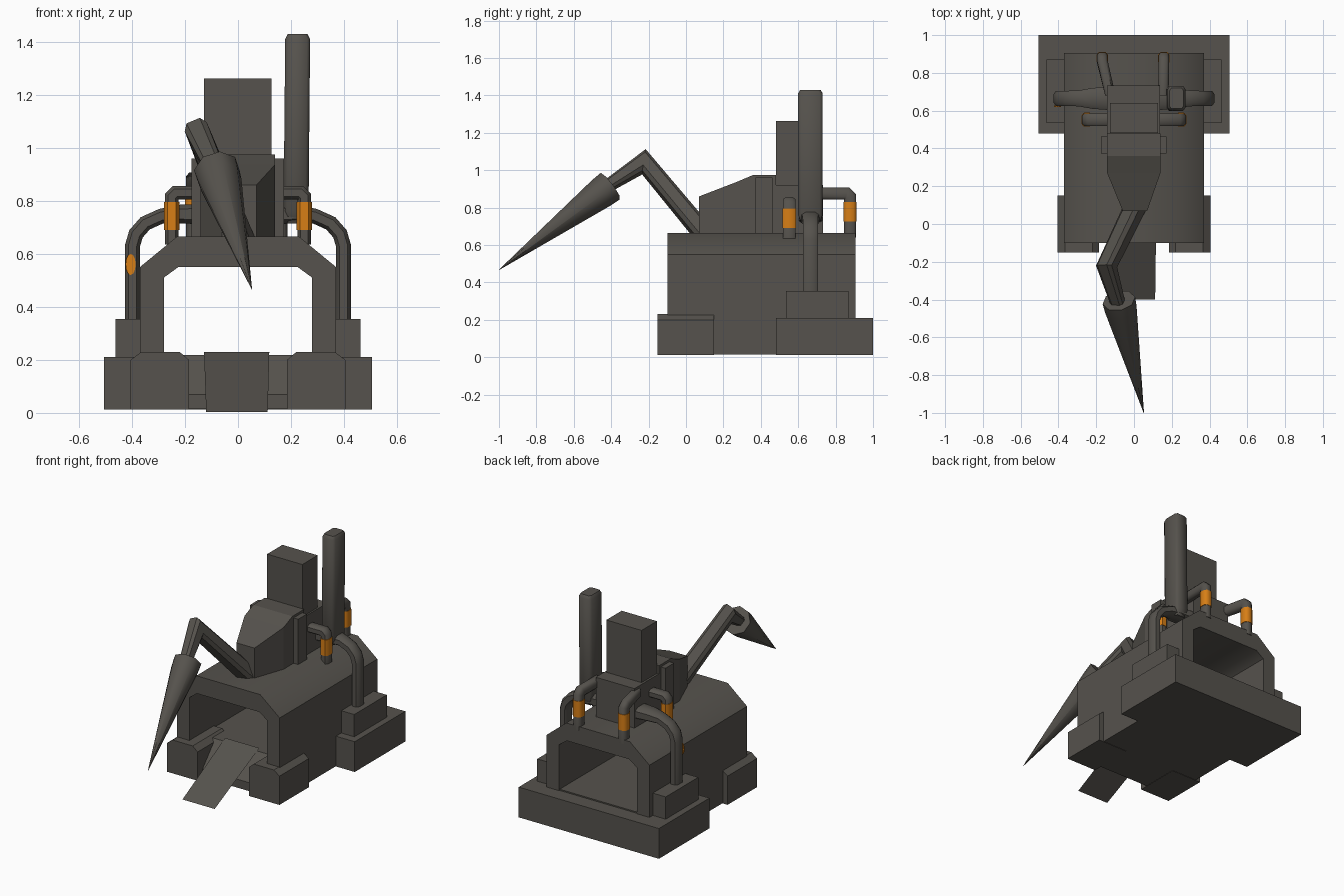
import bpy, bmesh, math
from mathutils import Vector

if "Cube" in bpy.data.objects:
    bpy.data.objects.remove(bpy.data.objects["Cube"])


def material(name, rgb):
    m = bpy.data.materials.new(name)
    m.diffuse_color = (*rgb, 1)
    m.use_nodes = True
    m.node_tree.nodes["Principled BSDF"].inputs["Base Color"].default_value = m.diffuse_color
    return m


IRON = material("dark iron", (0.092, 0.085, 0.074))
ORANGE = material("glowing orange", (0.68, 0.21, 0.008))


def finish(name, bm, mat=IRON, smooth=None):
    bmesh.ops.recalc_face_normals(bm, faces=bm.faces)
    me = bpy.data.meshes.new(name)
    bm.to_mesh(me)
    bm.free()
    ob = bpy.data.objects.new(name, me)
    bpy.context.collection.objects.link(ob)
    me.materials.append(mat)
    if smooth:
        bpy.ops.object.select_all(action='DESELECT')
        ob.select_set(True)
        bpy.context.view_layer.objects.active = ob
        bpy.ops.object.shade_smooth_by_angle(angle=math.radians(smooth))
    return ob


def loft(name, rings, mat=IRON, smooth=None):
    """Skin a list of closed rings and cap both ends."""
    bm = bmesh.new()
    rs = [[bm.verts.new(p) for p in r] for r in rings]
    n = len(rs[0])
    for a, b in zip(rs, rs[1:]):
        for i in range(n):
            j = (i + 1) % n
            bm.faces.new((a[i], a[j], b[j], b[i]))
    bm.faces.new(rs[0])
    bm.faces.new(rs[-1])
    return finish(name, bm, mat, smooth)


def box(name, x0, x1, y0, y1, z0, z1):
    return loft(name, [[(x0, y0, z), (x1, y0, z), (x1, y1, z), (x0, y1, z)] for z in (z0, z1)])


def prism_y(name, pts, y0, y1, smooth=None, mat=IRON):
    return loft(name, [[(x, y, z) for x, z in pts] for y in (y0, y1)], mat, smooth)


def prism_x(name, pts, x0, x1):
    return loft(name, [[(x, y, z) for y, z in pts] for x in (x0, x1)])


def sweep(name, path, normal, sizes, mat=IRON, smooth=50, cut=0.45):
    """Sweep a chamfered rectangle along a planar path; sizes = half widths (along normal, in plane)."""
    P = [Vector(p) for p in path]
    n = Vector(normal).normalized()
    if not isinstance(sizes, list):
        sizes = [sizes] * len(P)
    k = 1 - cut
    sec = [(1, k), (k, 1), (-k, 1), (-1, k), (-1, -k), (-k, -1), (k, -1), (1, -k)]
    rings = []
    for i, p in enumerate(P):
        t1 = (p - P[max(i - 1, 0)]) if i else P[1] - p
        t2 = (P[i + 1] - p) if i + 1 < len(P) else t1
        t1, t2 = t1.normalized(), t2.normalized()
        t = (t1 + t2).normalized()
        u = t.cross(n).normalized() / max(t.dot(t1), 0.6)
        a, b = sizes[i]
        rings.append([p + n * a * c + u * b * d for c, d in sec])
    return loft(name, rings, mat, smooth)


# Furnace tunnel shell
outer = [(0.37, 0.015), (0.37, 0.55), (0.23, 0.665)]
inner = [(0.225, 0.55), (0.28, 0.51), (0.28, 0.015)]
half = outer + [(-x, z) for x, z in outer[::-1]]
hole = [(-x, z) for x, z in inner[::-1]] + inner
prism_y("tunnel_shell", half + hole, -0.10, 0.905, smooth=45)

# Tunnel floor with sloping front lip, and loading ramp
prism_x("tunnel_floor", [(-0.10, 0.015), (-0.10, 0.07), (0.03, 0.218), (0.90, 0.218), (0.90, 0.015)], -0.30, 0.30)
bm = bmesh.new()
bm.faces.new([bm.verts.new(p) for p in
              ((-0.12, -0.40, 0.003), (0.112, -0.40, 0.003), (0.118, 0.05, 0.23), (-0.128, 0.05, 0.23))])
finish("loading_ramp", bm)

# Rear base
box("rear_base", -0.505, 0.505, 0.48, 1.0, 0.013, 0.21)

for s, side in ((1, "right"), (-1, "left")):
    # Front feet with chamfered top edges
    foot = [(0.185, 0.013), (0.185, 0.20), (0.22, 0.23), (0.365, 0.23), (0.405, 0.20), (0.405, 0.013)]
    prism_y("front_foot_" + side, [(s * x, z) for x, z in foot], -0.152, 0.15)
    # Pipe pedestals
    xs = sorted((s * 0.34, s * 0.463))
    box("pipe_pedestal_" + side, *xs, 0.535, 0.87, 0.20, 0.355)
    # Curved side pipes swelling towards the centre
    pts = [(0.398, 0.34), (0.398, 0.63), (0.385, 0.675), (0.35, 0.715), (0.29, 0.742), (0.22, 0.75), (0.10, 0.75)]
    w = [(0.04, 0.028)] * 4 + [(0.042, 0.028), (0.055, 0.035), (0.064, 0.04)]
    sweep("side_pipe_" + side, [(s * x, 0.665, z) for x, z in pts], (0, 1, 0), w)
    # Front handles: out from the cab, then down into the shell
    h = [(0.12, 0.83), (0.235, 0.83), (0.25, 0.815), (0.25, 0.635)]
    sweep("front_handle_" + side, [(s * x, 0.552, z) for x, z in h], (0, 1, 0), (0.034, 0.026))
    sweep("front_handle_band_" + side, [(s * 0.25, 0.552, 0.69), (s * 0.25, 0.552, 0.795)],
          (0, 1, 0), (0.037, 0.029), ORANGE)
    # Rear handles
    xi, xo = (0.155, 0.158) if s > 0 else (0.125, 0.168)
    r = [(xi, 0.68, 0.875), (xo, 0.86, 0.875), (xo, 0.877, 0.858), (xo, 0.877, 0.64)]
    sweep("rear_handle_" + side, [(s * x, y, z) for x, y, z in r], (1, 0, 0), (0.028, 0.032))
    sweep("rear_handle_band_" + side, [(s * xo, 0.877, 0.725), (s * xo, 0.877, 0.83)],
          (1, 0, 0), (0.031, 0.034), ORANGE)

# Oval marker on the front of the left pipe
oval = [(-0.405 + 0.019 * math.cos(a), 0.56 + 0.04 * math.sin(a))
        for a in (math.tau * i / 12 for i in range(12))]
prism_y("pipe_marker", oval, 0.620, 0.628, mat=ORANGE)

# Tall exhaust stack with chamfered ends
cx, cy = 0.222, 0.665
sweep("exhaust_stack", [(cx - 0.003, cy, 0.715), (cx - 0.003, cy, 0.76), (cx + 0.003, cy, 1.41), (cx + 0.003, cy, 1.43)],
      (0, 1, 0), [(0.045, 0.035), (0.066, 0.047), (0.066, 0.047), (0.054, 0.037)], cut=0.25)

# Cab: tapered nose, body, side plates, rear block and chimney
loft("cab_nose", [[(-a, y, 0.64), (b, y, 0.64), (b, y, z), (-a, y, z)]
                  for y, a, b, z in ((0.07, 0.06, 0.07, 0.86), (0.27, 0.142, 0.14, 0.937))])
prism_x("cab_body", [(0.27, 0.64), (0.27, 0.937), (0.36, 0.975), (0.48, 0.975), (0.48, 0.64)], -0.142, 0.14)
box("cab_side_plates", -0.175, 0.173, 0.372, 0.462, 0.64, 0.96)
box("cab_rear_block", -0.142, 0.137, 0.48, 0.733, 0.64, 0.922)
box("chimney", -0.128, 0.126, 0.482, 0.64, 0.90, 1.262)

# Bent crane arm
arm = [Vector(p) for p in ((0.02, 0.12, 0.63), (-0.145, -0.225, 1.045), (-0.085, -0.42, 0.915))]
plane = (arm[1] - arm[0]).cross(arm[2] - arm[1])
sweep("crane_arm", arm, plane, [(0.052, 0.05), (0.045, 0.045), (0.035, 0.03)], smooth=30, cut=0.4)

# Long spike at the end of the arm
base, tip = Vector((-0.08, -0.405, 0.915)), Vector((0.052, -1.0, 0.467))
d = (tip - base).normalized()
u = d.cross(Vector((0, 0, 1))).normalized()
v = u.cross(d)


def ring(c, rad):
    return [c + (u * math.cos(a) + v * math.sin(a)) * rad for a in (math.tau * i / 8 for i in range(8))]


loft("spike", [ring(base, 0.088), ring(base + d * 0.06, 0.085), ring(tip, 0.001)], smooth=50)
